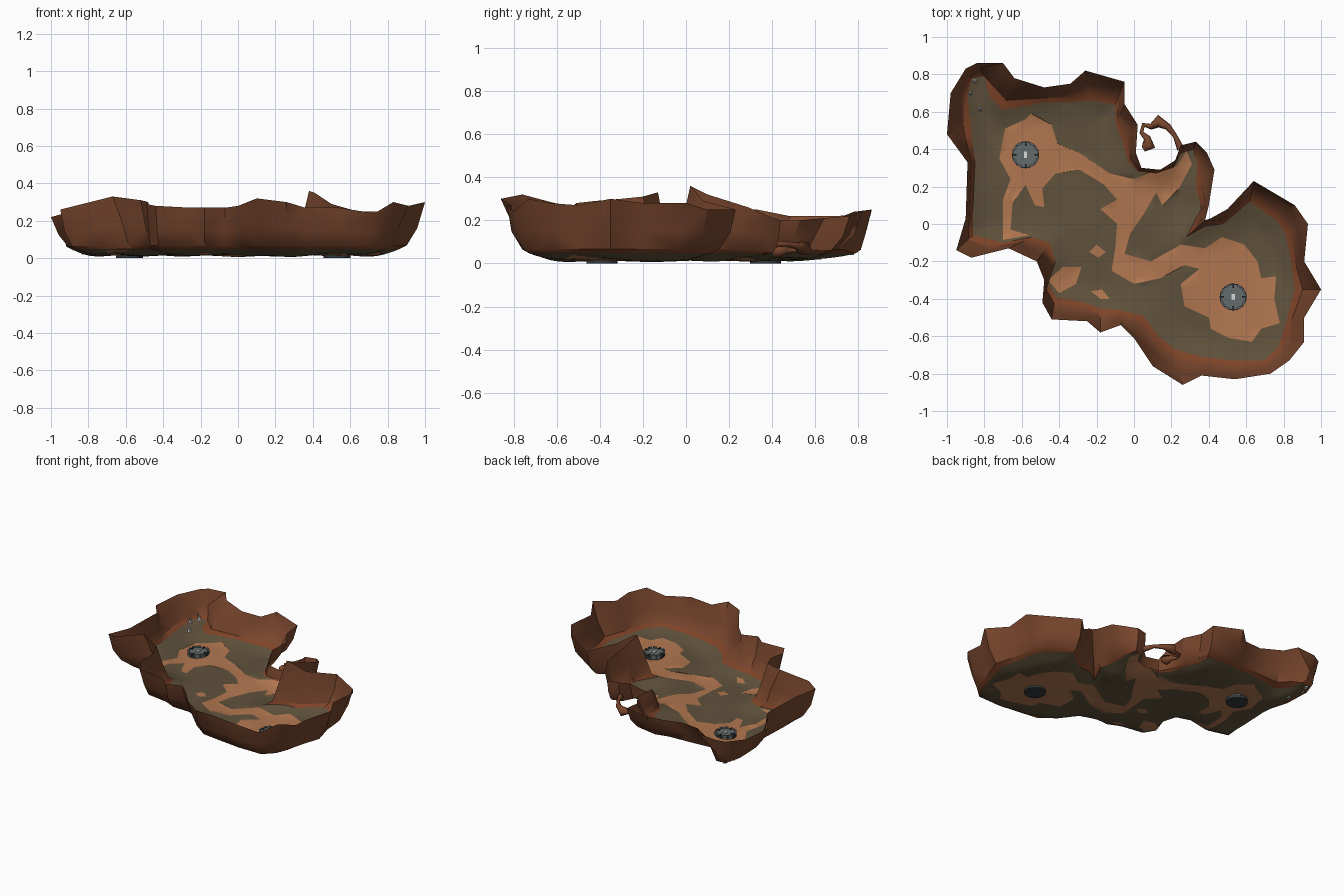
import bpy, bmesh, math, random
from mathutils import Vector
from mathutils.geometry import delaunay_2d_cdt

if "Cube" in bpy.data.objects:
    bpy.data.objects.remove(bpy.data.objects["Cube"])

random.seed(4)

def mat(name, r, g, b):
    lin = lambda c: (c / 255 / 12.92) if c < 10 else ((c / 255 + 0.055) / 1.055) ** 2.4
    m = bpy.data.materials.new(name)
    m.diffuse_color = (lin(r), lin(g), lin(b), 1)
    m.use_nodes = True
    m.node_tree.nodes["Principled BSDF"].inputs["Base Color"].default_value = m.diffuse_color
    return m

CLIFF = mat("cliff brown", 120, 70, 45)
EARTH = mat("red earth", 128, 68, 40)
OLIVE = mat("olive soil", 96, 82, 60)
SAND = mat("orange sand", 178, 119, 80)
STEEL = mat("pad grey", 100, 108, 107)
DARK = mat("pad dark grey", 52, 57, 58)
WHITE = mat("pale white", 215, 217, 215)

def finish(name, bm, mats, angle=None):
    me = bpy.data.meshes.new(name)
    bm.to_mesh(me)
    bm.free()
    for m in mats:
        me.materials.append(m)
    ob = bpy.data.objects.new(name, me)
    bpy.context.collection.objects.link(ob)
    if angle:
        bpy.ops.object.select_all(action='DESELECT')
        ob.select_set(True)
        bpy.context.view_layer.objects.active = ob
        bpy.ops.object.shade_smooth_by_angle(angle=math.radians(angle))
    return ob

# Floor outline, clockwise from the back left corner
FLOOR = [(-.89, .68), (-.87, .78), (-.80, .79), (-.77, .68), (-.70, .61), (-.48, .65), (-.34, .65),
         (-.24, .66), (-.10, .64), (-.10, .54), (-.06, .44), (-.03, .33), (.02, .28), (.12, .27),
         (.21, .30), (.25, .38), (.32, .40), (.34, .32), (.33, .20), (.36, .08), (.28, -.07),
         (.38, -.01), (.48, .0), (.62, .12), (.76, .02), (.81, -.05), (.84, -.20), (.86, -.35),
         (.82, -.50), (.79, -.60), (.77, -.66), (.70, -.73), (.52, -.73), (.36, -.71), (.22, -.67),
         (.13, -.60), (.05, -.49), (-.08, -.46), (-.18, -.45), (-.27, -.42), (-.42, -.39),
         (-.46, -.32), (-.42, -.20), (-.45, -.10), (-.55, -.07), (-.70, -.10), (-.86, -.06),
         (-.86, .10), (-.85, .33), (-.87, .50)]
# Cliff rim, one point for each floor point: plan position, then height
RIM = [(-.98, .70), (-.90, .83), (-.84, .86), (-.70, .86), (-.64, .78), (-.48, .73), (-.34, .75),
       (-.26, .82), (-.05, .76), (-.05, .64), (.02, .53), (.01, .38), (.04, .30), (.14, .29),
       (.22, .34), (.25, .42), (.33, .44), (.39, .38), (.43, .29), (.40, .10), (.38, .02),
       (.41, .03), (.50, .08), (.64, .23), (.86, .10), (.93, .0), (.91, -.20), (1.0, -.35),
       (.91, -.50), (.91, -.63), (.83, -.73), (.73, -.80), (.54, -.83), (.36, -.81), (.26, -.86),
       (.10, -.76), (.0, -.61), (-.07, -.54), (-.18, -.58), (-.25, -.52), (-.44, -.51),
       (-.49, -.42), (-.48, -.30), (-.52, -.20), (-.67, -.13), (-.87, -.18), (-.95, -.14),
       (-.90, .03), (-.89, .33), (-1.0, .48)]
HEIGHT = [.22, .23, .24, .25, .24, .22, .21, .24, .22, .21, .20, .20, .13, .12, .17, .20, .20, .22,
          .26, .32, .36, .35, .29, .25, .25, .28, .28, .30, .27, .28, .30, .24, .27, .27, .30, .32,
          .28, .27, .27, .27, .28, .29, .30, .31, .33, .28, .26, .25, .25, .22]
# Winding sand track and its two arenas
TRACK = [(-.55, .59), (-.44, .53), (-.41, .43), (-.29, .38), (-.13, .27), (.0, .24), (.09, .275),
         (.23, .31), (.28, .39), (.31, .32), (.24, .19), (.15, .10), (.12, .17), (.05, .05),
         (-.02, -.05), (-.05, -.16), (.09, -.20), (.25, -.11), (.38, -.13), (.47, -.07), (.59, -.11),
         (.66, -.20), (.68, -.29), (.76, -.28), (.75, -.40), (.78, -.53), (.68, -.56), (.63, -.63),
         (.51, -.61), (.41, -.56), (.40, -.50), (.27, -.44), (.25, -.32), (.35, -.24), (.27, -.22),
         (.14, -.29), (.0, -.32), (-.12, -.25), (-.10, -.13), (-.09, .0), (-.18, .08), (-.09, .13),
         (-.16, .21), (-.29, .29), (-.42, .27), (-.49, .19), (-.48, .09), (-.53, .10), (-.58, .21),
         (-.65, .11), (-.66, -.03), (-.56, -.06), (-.70, -.085), (-.70, .13), (-.66, .24),
         (-.72, .35), (-.69, .51), (-.58, .56)]
PATCHES = [[(-.46, -.30), (-.38, -.23), (-.28, -.23), (-.31, -.32), (-.40, -.37)],
           [(-.24, -.15), (-.20, -.11), (-.15, -.15), (-.19, -.18)],
           [(-.23, -.36), (-.17, -.35), (-.13, -.40), (-.18, -.40)]]
PADS = [(-.58, .37), (.53, -.39)]

def inside(p, poly):
    hit = False
    for (x1, y1), (x2, y2) in zip(poly, poly[1:] + poly[:1]):
        if (y1 > p[1]) != (y2 > p[1]) and p[0] < (x2 - x1) * (p[1] - y1) / (y2 - y1) + x1:
            hit = not hit
    return hit

def edge_distance(p):
    best = 9
    for a, b in zip(FLOOR, FLOOR[1:] + FLOOR[:1]):
        a, b = Vector(a), Vector(b)
        t = max(0, min(1, (p - a).dot(b - a) / (b - a).length_squared))
        best = min(best, (p - a.lerp(b, t)).length)
    return best

def floor_z(p):
    d = edge_distance(p)
    wave = .006 * (math.sin(9 * p.x + 2) * math.sin(8 * p.y) + math.sin(17 * p.x + 11 * p.y))
    return .018 + .03 * max(0, 1 - d / .14) ** 2 + wave * min(1, d / .08)

# Floor: triangulated dish with the sand cut in as clean outlines
pts, edges = [], []
for poly in [FLOOR, TRACK] + PATCHES:
    s = len(pts)
    pts += [Vector(p) for p in poly]
    edges += [(s + i, s + (i + 1) % len(poly)) for i in range(len(poly))]
step = .035
for i in range(-29, 30):
    for j in range(-26, 27):
        p = Vector((i * step + (j % 2) * step / 2, j * step))
        if inside(p, FLOOR) and edge_distance(p) > .015:
            pts.append(p)
v2, _, f2, *_ = delaunay_2d_cdt(pts, edges, [], 0, 1e-5)
bm = bmesh.new()
vs = [bm.verts.new((p.x, p.y, floor_z(p))) for p in v2]
for f in f2:
    c = sum((v2[k] for k in f), Vector((0, 0))) / len(f)
    if inside(c, FLOOR):
        face = bm.faces.new([vs[k] for k in f])
        face.material_index = int(any(inside(c, q) for q in [TRACK] + PATCHES))
bmesh.ops.delete(bm, geom=[v for v in bm.verts if not v.link_faces], context='VERTS')
finish("valley_floor", bm, [OLIVE, SAND], 50)

# Cliffs: open sheet lofted from the floor edge out to the jagged rim
bm = bmesh.new()
rings = []
for t, h in ((0, 0), (.3, .08), (.62, .45), (1, 1)):
    ring = []
    for f, r, top in zip(FLOOR, RIM, HEIGHT):
        z0 = floor_z(Vector(f))
        k = t + (random.uniform(-.15, .2) if h == .45 else 0)
        p = Vector(f).lerp(Vector(r), k)
        ring.append(bm.verts.new((p.x, p.y, z0 + (top - z0) * h)))
    rings.append(ring)
n = len(FLOOR)
for row, (lo, hi) in enumerate(zip(rings, rings[1:])):
    for i in range(n):
        j = (i + 1) % n
        bm.faces.new((lo[i], hi[i], hi[j], lo[j])).material_index = 0 if row else 1
bmesh.ops.triangulate(bm, faces=bm.faces[:])
finish("cliff_walls", bm, [CLIFF, EARTH], 35)

# Curled rock spur outside the back cliff
cu = bpy.data.curves.new("rock_spur", 'CURVE')
cu.dimensions = '3D'
cu.bevel_depth, cu.bevel_resolution = .02, 1
cu.use_fill_caps = True
sp = cu.splines.new('POLY')
path = [(.25, .40, .09, 1), (.22, .47, .09, .6), (.18, .52, .08, .9), (.13, .55, .07, 1.7),
        (.09, .52, .07, .8), (.05, .53, .06, .6), (.04, .49, .06, .6), (.07, .46, .06, 1),
        (.08, .42, .06, 1.9), (.05, .40, .06, .8)]
sp.points.add(len(path) - 1)
for q, (x, y, z, r) in zip(sp.points, path):
    q.co, q.radius = (x, y, z, 1), r
cu.materials.append(CLIFF)
bpy.context.collection.objects.link(bpy.data.objects.new("rock_spur", cu))

def cylinder(bm, r, z0, z1, x, y, index, sides=24):
    res = bmesh.ops.create_cone(bm, cap_ends=True, segments=sides, radius1=r, radius2=r, depth=z1 - z0)
    bmesh.ops.translate(bm, verts=res['verts'], vec=(x, y, (z0 + z1) / 2))
    for f in {f for v in res['verts'] for f in v.link_faces}:
        f.material_index = index

def box(bm, size, pos, index, turn=0):
    res = bmesh.ops.create_cube(bm, size=1)
    for v in res['verts']:
        p = Vector([a * b for a, b in zip(v.co, size)])
        c, s = math.cos(turn), math.sin(turn)
        v.co = Vector((p.x * c - p.y * s, p.x * s + p.y * c, p.z)) + Vector(pos)
    for f in {f for v in res['verts'] for f in v.link_faces}:
        f.material_index = index

# Round machine pads with clamps, rim blocks and a pale centre plate
for k, (x, y) in enumerate(PADS):
    bm = bmesh.new()
    cylinder(bm, .072, 0, .034, x, y, 1)
    cylinder(bm, .066, .034, .038, x, y, 0)
    for i in range(12):
        a = math.tau * i / 12
        clamp = i % 3 == 0
        r = .06 if clamp else .066
        box(bm, (.024 if clamp else .012, .008 if clamp else .026, .03),
            (x + r * math.cos(a), y + r * math.sin(a), .032), int(clamp), a)
    box(bm, (.018, .034, .006), (x, y, .041), 2)
    finish("machine_pad_%d" % (k + 1), bm, [STEEL, DARK, WHITE])

# Pale crystals in the back left nook
for k, (x, y, r) in enumerate([(-.85, .765, .016), (-.875, .70, .012), (-.825, .615, .014)]):
    bm = bmesh.new()
    bmesh.ops.create_cone(bm, cap_ends=True, segments=5, radius1=r, radius2=.003, depth=.045)
    bmesh.ops.translate(bm, verts=bm.verts[:], vec=(x, y, floor_z(Vector((x, y))) + .02))
    finish("crystal_%d" % (k + 1), bm, [WHITE])
